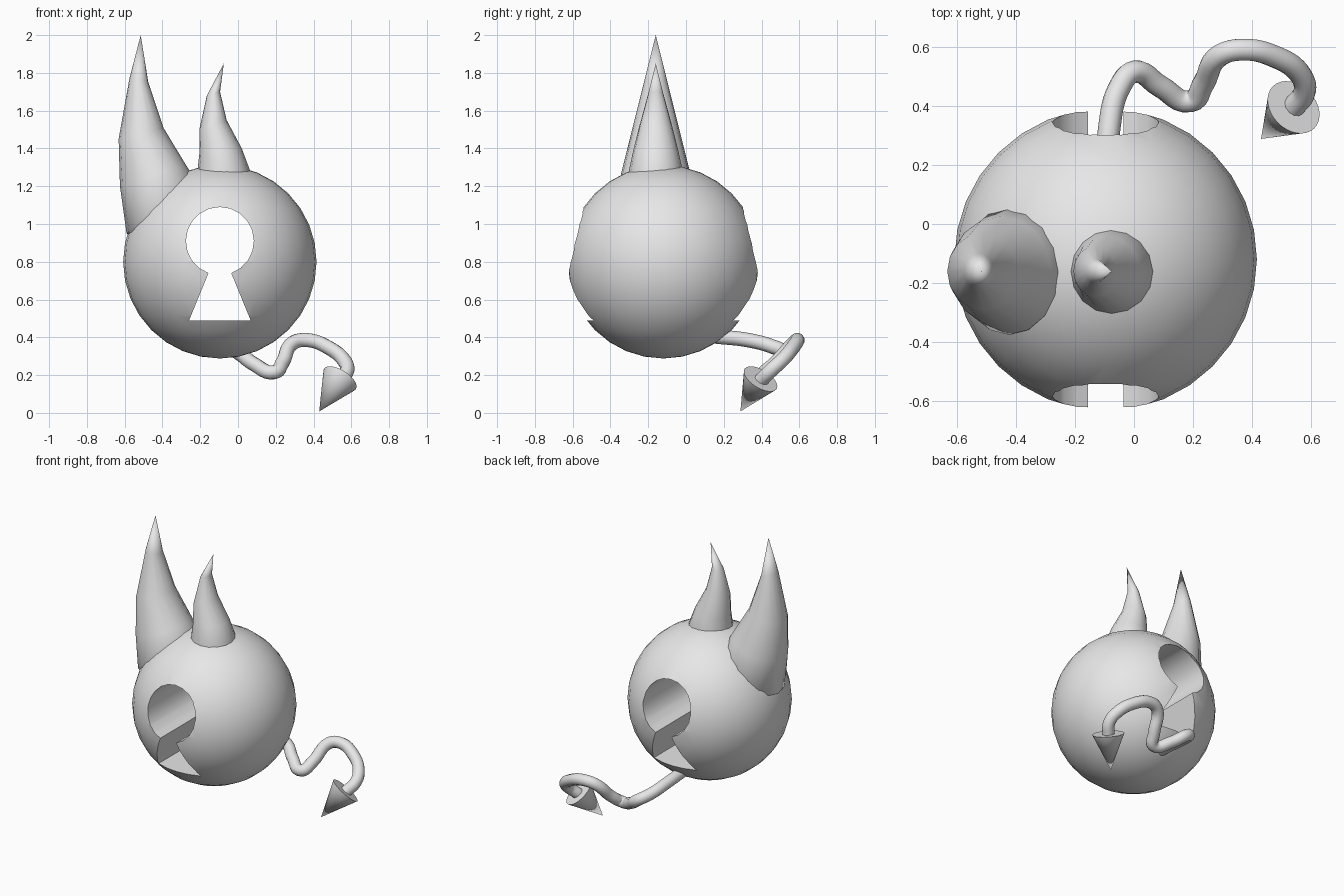
import bpy, bmesh, math
from mathutils import Vector

cube = bpy.data.objects.get("Cube")
if cube:
    bpy.data.objects.remove(cube, do_unlink=True)

grey = bpy.data.materials.new("plain grey")
grey.use_nodes = True
colour = (0.8, 0.8, 0.8, 1)
grey.diffuse_color = colour
grey.node_tree.nodes["Principled BSDF"].inputs["Base Color"].default_value = colour


def select(obj):
    bpy.ops.object.select_all(action='DESELECT')
    obj.select_set(True)
    bpy.context.view_layer.objects.active = obj


def smooth(obj, angle=40):
    select(obj)
    bpy.ops.object.shade_smooth_by_angle(angle=math.radians(angle))


def make_object(name, bm):
    bmesh.ops.recalc_face_normals(bm, faces=bm.faces)
    mesh = bpy.data.meshes.new(name)
    bm.to_mesh(mesh)
    bm.free()
    mesh.materials.append(grey)
    obj = bpy.data.objects.new(name, mesh)
    bpy.context.collection.objects.link(obj)
    return obj


def horn(name, tip, rings, y=-0.16, sides=16):
    """Bent cone; each ring is left x, left z, right x, right z, depth radius."""
    bm = bmesh.new()
    top = bm.verts.new((tip[0], y, tip[1]))
    previous = None
    for xl, zl, xr, zr, depth in rings:
        centre = Vector(((xl + xr) / 2, y, (zl + zr) / 2))
        across = Vector(((xr - xl) / 2, 0, (zr - zl) / 2))
        loop = []
        for i in range(sides):
            a = math.tau * i / sides
            loop.append(bm.verts.new(centre + across * math.cos(a) + Vector((0, depth * math.sin(a), 0))))
        for i in range(sides):
            j = (i + 1) % sides
            if previous:
                bm.faces.new((previous[i], previous[j], loop[j], loop[i]))
            else:
                bm.faces.new((top, loop[j], loop[i]))
        previous = loop
    bm.faces.new(previous)
    smooth(make_object(name, bm), 50)


# Round body
centre = Vector((-0.096, -0.12, 0.8))
bm = bmesh.new()
bmesh.ops.create_uvsphere(bm, u_segments=32, v_segments=16, radius=0.512)
bmesh.ops.translate(bm, verts=bm.verts, vec=centre)
body = make_object("body", bm)

# Keyhole cut from front to back
neck = math.radians(-70.5)
sweep = math.tau - 2 * (math.pi / 2 + neck)
profile = []
for i in range(19):
    a = neck + sweep * i / 18
    profile.append((centre.x + 0.18 * math.cos(a), 0.91 + 0.18 * math.sin(a)))
profile += [(centre.x - 0.163, 0.49), (centre.x + 0.163, 0.49)]
bm = bmesh.new()
face = bm.faces.new([bm.verts.new((x, -1, z)) for x, z in profile])
extruded = bmesh.ops.extrude_face_region(bm, geom=[face])
bmesh.ops.translate(bm, vec=(0, 2, 0),
                    verts=[v for v in extruded["geom"] if isinstance(v, bmesh.types.BMVert)])
cutter = make_object("keyhole_cutter", bm)
cutter.hide_render = True
cut = body.modifiers.new("keyhole", 'BOOLEAN')
cut.operation = 'DIFFERENCE'
cut.solver = 'EXACT'
cut.object = cutter
select(body)
bpy.ops.object.modifier_apply(modifier=cut.name)
bpy.data.objects.remove(cutter, do_unlink=True)
smooth(body, 30)

# Horns
horn("large_horn", (-0.515, 2.0), [
    (-0.575, 1.77, -0.475, 1.75, 0.06),
    (-0.632, 1.45, -0.395, 1.51, 0.13),
    (-0.625, 1.20, -0.28, 1.32, 0.185),
    (-0.59, 0.95, -0.255, 1.28, 0.215),
    (-0.50, 0.90, -0.22, 1.18, 0.18)])
horn("small_horn", (-0.075, 1.85), [
    (-0.165, 1.68, -0.095, 1.70, 0.04),
    (-0.205, 1.50, -0.06, 1.55, 0.085),
    (-0.205, 1.37, 0.02, 1.40, 0.12),
    (-0.215, 1.28, 0.065, 1.28, 0.143),
    (-0.215, 1.22, 0.065, 1.22, 0.143)])

# Curling tail
path = [(-0.09, 0.15, 0.405), (-0.083, 0.33, 0.385), (-0.05, 0.46, 0.35),
        (0.0, 0.515, 0.32), (0.09, 0.465, 0.255), (0.19, 0.415, 0.215),
        (0.235, 0.475, 0.265), (0.29, 0.57, 0.37), (0.37, 0.59, 0.385),
        (0.48, 0.565, 0.345), (0.56, 0.51, 0.28), (0.578, 0.45, 0.225),
        (0.54, 0.395, 0.17)]
curve = bpy.data.curves.new("tail", 'CURVE')
curve.dimensions = '3D'
curve.bevel_depth = 0.038
curve.bevel_resolution = 4
curve.resolution_u = 6
curve.use_fill_caps = True
spline = curve.splines.new('BEZIER')
spline.bezier_points.add(len(path) - 1)
for point, co in zip(spline.bezier_points, path):
    point.co = co
    point.handle_left_type = point.handle_right_type = 'AUTO'
curve.materials.append(grey)
tail = bpy.data.objects.new("tail", curve)
bpy.context.collection.objects.link(tail)
select(tail)
bpy.ops.object.convert(target='MESH')
smooth(bpy.context.view_layer.objects.active, 50)

# Pointed tail tip
base, point = Vector((0.54, 0.395, 0.18)), Vector((0.43, 0.288, 0.008))
axis = point - base
bm = bmesh.new()
bmesh.ops.create_cone(bm, cap_ends=True, segments=32, radius1=0.1, radius2=0, depth=axis.length)
tail_tip = make_object("tail_tip", bm)
tail_tip.rotation_euler = axis.to_track_quat('Z', 'Y').to_euler()
tail_tip.location = (base + point) / 2
smooth(tail_tip)
